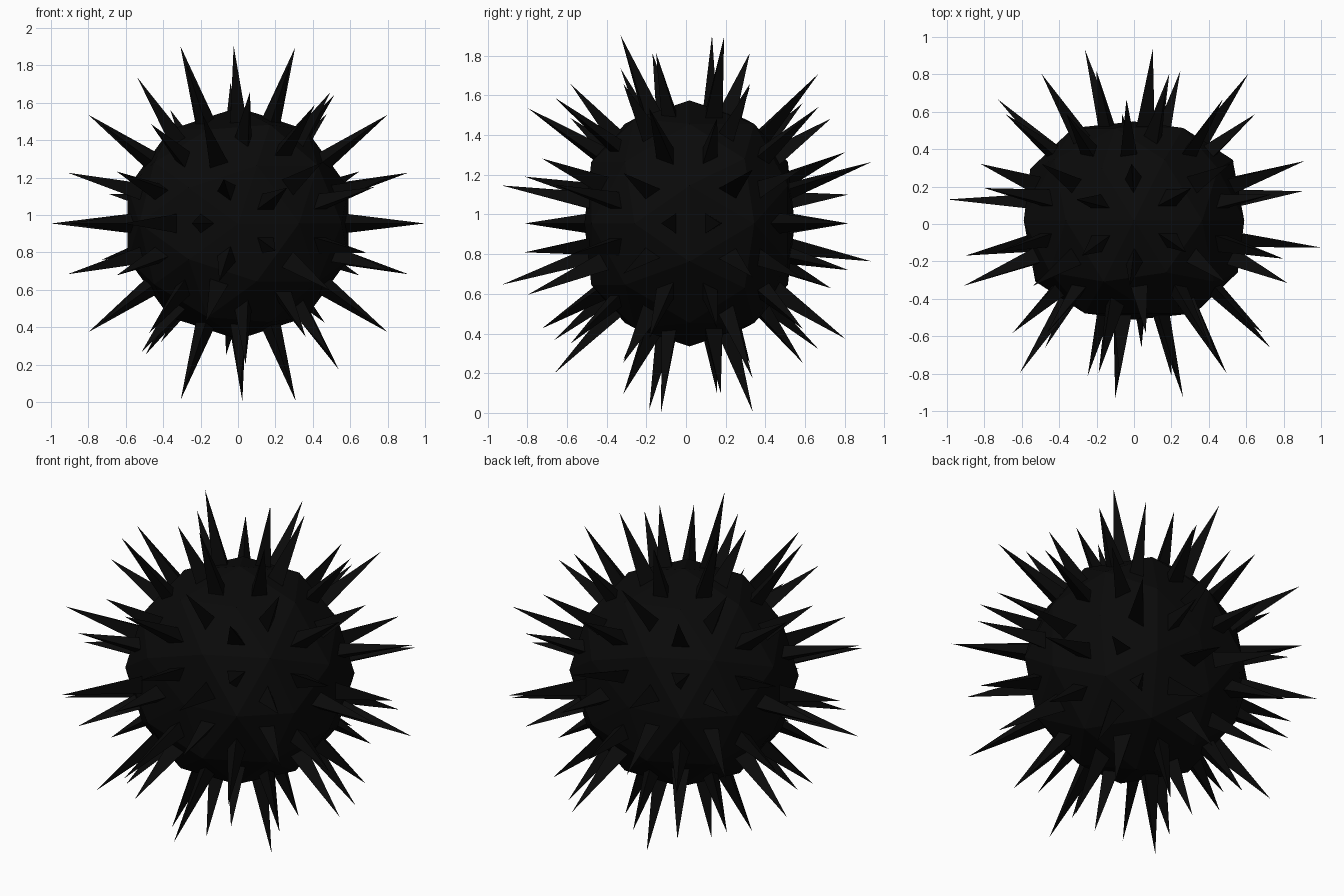
import bpy, bmesh, math
from mathutils import Vector
from itertools import combinations

if "Cube" in bpy.data.objects:
    bpy.data.objects.remove(bpy.data.objects["Cube"])

BODY_SHIFT = Vector((0, 0.015, 0))
CENTRE = Vector((0, 0.003, 0.955))
R_BODY = 0.62                   # body radius
R_LONG, R_SHORT = 1.007, 0.917  # spike tip radii
BASE = 0.27                     # spike base size relative to its facet

mat = bpy.data.materials.new("soot black")
mat.diffuse_color = (0.003, 0.003, 0.003, 1)
mat.use_nodes = True
mat.node_tree.nodes["Principled BSDF"].inputs["Base Color"].default_value = mat.diffuse_color


def direction(az, el):
    a, e = math.radians(az), math.radians(el)
    return Vector((math.cos(e) * math.cos(a), math.sin(e), math.cos(e) * math.sin(a)))


def surface(d):
    """Point of the body in a direction; front and back are slightly flattened."""
    p = d * R_BODY
    if abs(d.y) > 0.95:
        p.y *= 0.53 / 0.62
    elif abs(d.y) > 0.8:
        p.y *= 0.495 / 0.527
    return p + BODY_SHIFT


def make_object(name, triangles):
    bm = bmesh.new()
    for tri in triangles:
        bm.faces.new([bm.verts.new(CENTRE + p) for p in tri])
    bmesh.ops.remove_doubles(bm, verts=bm.verts, dist=1e-5)
    bmesh.ops.recalc_face_normals(bm, faces=bm.faces)
    me = bpy.data.meshes.new(name)
    bm.to_mesh(me)
    bm.free()
    me.materials.append(mat)
    ob = bpy.data.objects.new(name, me)
    bpy.context.collection.objects.link(ob)
    return ob


# icosahedron directions with a five-fold axis along y
EL = math.degrees(math.atan(0.5))
ico = [Vector((0, 1, 0)), Vector((0, -1, 0))]
ico += [direction(36 + 72 * i, EL) for i in range(5)]
ico += [direction(72 * i, -EL) for i in range(5)]
ico_faces = [t for t in combinations(ico, 3)
             if all((p - q).length < 1.1 for p, q in combinations(t, 2))]

# two-fold axes that separate the two kinds of big face
m1, m2 = direction(324, 58.283), direction(54, 0)
axes = (m1, m2, m1.cross(m2))

body, spikes = [], []


def add_facet(pts, aim, long_spike):
    """One body triangle with a thin three-sided spike standing on it."""
    tri = tuple(surface(p) for p in pts)
    body.append(tri)
    radius = R_LONG if long_spike else R_SHORT
    if abs(aim.y) > 0.9:
        radius *= 0.98 if long_spike else 0.93
    tip = aim.normalized() * radius
    c = sum(tri, Vector()) / 3
    base = [c * 0.99 + (p - c) * BASE for p in tri]
    for i in range(3):
        spikes.append((base[i], base[(i + 1) % 3], tip))
    spikes.append(tuple(base))


for face in ico_faces:
    centre = (sum(face, Vector()) / 3).normalized()
    eightfold = min(abs(centre.dot(a)) for a in axes) > 0.3
    mids = [((face[i] + face[(i + 1) % 3]) / 2).normalized() for i in range(3)]
    # central facet
    add_facet(mids, centre, not eightfold)
    # three corner facets
    for i in range(3):
        pts = (face[i], mids[i], mids[i - 1])
        aim = (sum(pts, Vector()) / 3).normalized()
        add_facet(pts, aim.lerp(centre, 0.09 if eightfold else -0.03), eightfold)

make_object("ball_body", body)
make_object("spikes", spikes)
